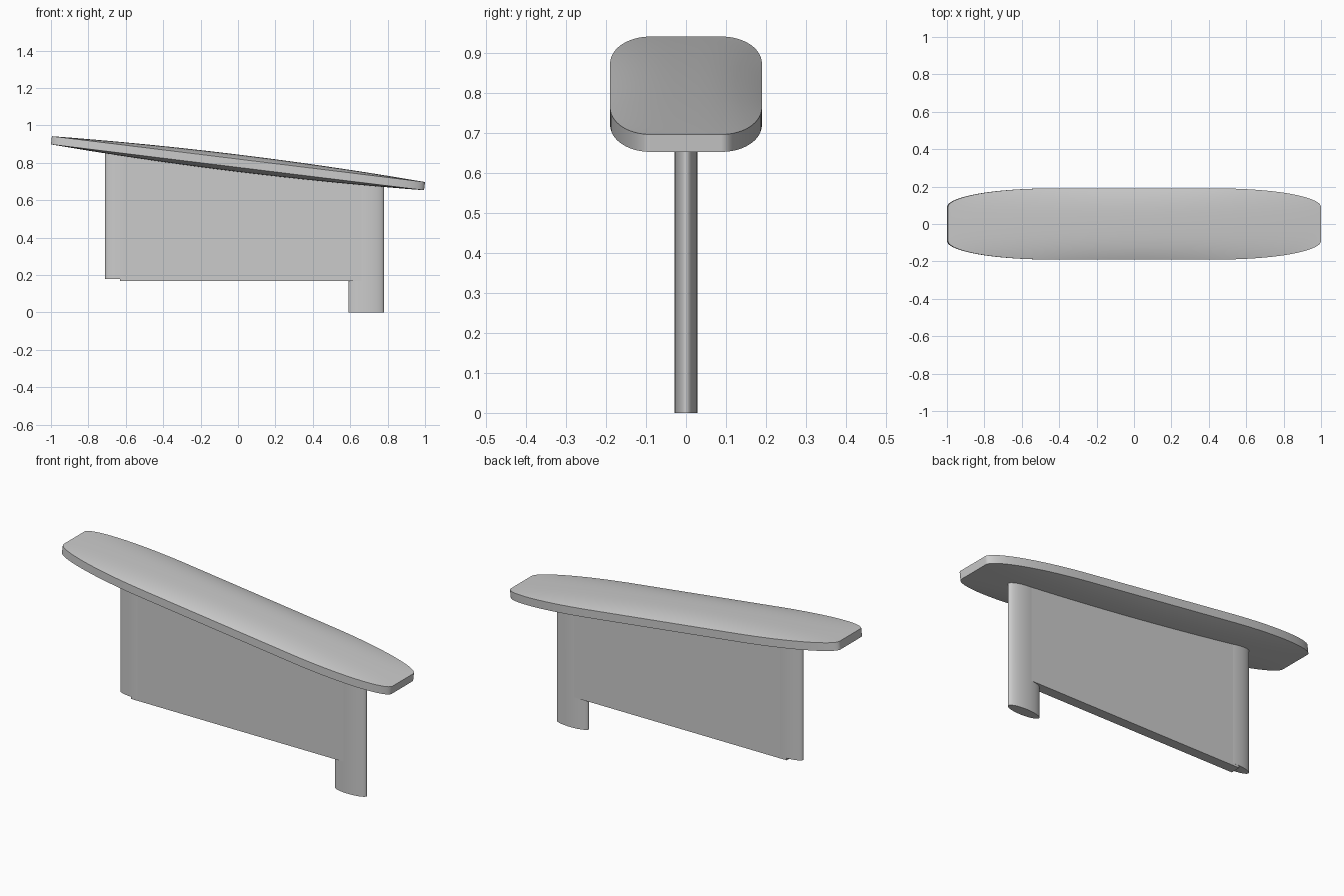
import bpy, bmesh, math

if "Cube" in bpy.data.objects:
    bpy.data.objects.remove(bpy.data.objects["Cube"])

SLOPE = math.radians(7)
MID_Z = 0.798
HALF_LEN = 1.005
RIM = 0.022


def finish(bm, name, angle=30):
    bmesh.ops.recalc_face_normals(bm, faces=bm.faces)
    mesh = bpy.data.meshes.new(name)
    bm.to_mesh(mesh)
    bm.free()
    ob = bpy.data.objects.new(name, mesh)
    bpy.context.collection.objects.link(ob)
    bpy.ops.object.select_all(action='DESELECT')
    ob.select_set(True)
    bpy.context.view_layer.objects.active = ob
    bpy.ops.object.shade_smooth_by_angle(angle=math.radians(angle))
    return ob


def prism(name, outline, z0, top):
    """Extrude a plan outline from z0 up to a sloped top."""
    bm = bmesh.new()
    low = [bm.verts.new((x, y, z0)) for x, y in outline]
    high = [bm.verts.new((x, y, top(x))) for x, y in outline]
    n = len(outline)
    for i in range(n):
        j = (i + 1) % n
        bm.faces.new((low[i], low[j], high[j], high[i]))
    bm.faces.new(low[::-1])
    bm.faces.new(high)
    return finish(bm, name)


def ellipse(cx, rx, ry, n=48):
    return [(cx + rx * math.cos(2 * math.pi * i / n),
             ry * math.sin(2 * math.pi * i / n)) for i in range(n)]


def half_width(u):
    t = max(0, (abs(u) - 0.45) / 0.55)
    return 0.09 + 0.10 * math.sqrt(max(0, 1 - t * t))


# Crowned board: closed cross-section rings lofted along the slope
bm = bmesh.new()
ACROSS, ALONG = 20, 64
rings = []
for i in range(ALONG + 1):
    u = -math.cos(math.pi * i / ALONG)
    w = half_width(u)
    crown = 0.024 * (1 - u * u)
    sides = [math.sin(math.pi * (k / ACROSS - 0.5)) for k in range(ACROSS + 1)]
    section = [(s, 1) for s in sides] + [(s, -1) for s in reversed(sides)]
    rings.append([bm.verts.new((u * HALF_LEN, s * w,
                                sgn * (RIM + crown * (1 - abs(s) ** 3))))
                  for s, sgn in section])
for a, b in zip(rings, rings[1:]):
    for k in range(len(a)):
        j = (k + 1) % len(a)
        bm.faces.new((a[k], a[j], b[j], b[k]))
bm.faces.new(rings[0])
bm.faces.new(rings[-1])
board = finish(bm, "top_board")
board.rotation_euler.y = SLOPE
board.location.z = MID_Z


def under_board(x):
    return MID_Z - x * math.tan(SLOPE)


# Upright panel and the two oval posts at its ends
T = 0.0275
prism("panel", [(-0.63, -T), (0.68, -T), (0.68, T), (-0.63, T)], 0.168, under_board)
prism("rear_post", ellipse(-0.615, 0.095, 0.0285), 0.18, under_board)
prism("front_post", ellipse(0.685, 0.095, 0.0285), 0.0, under_board)
